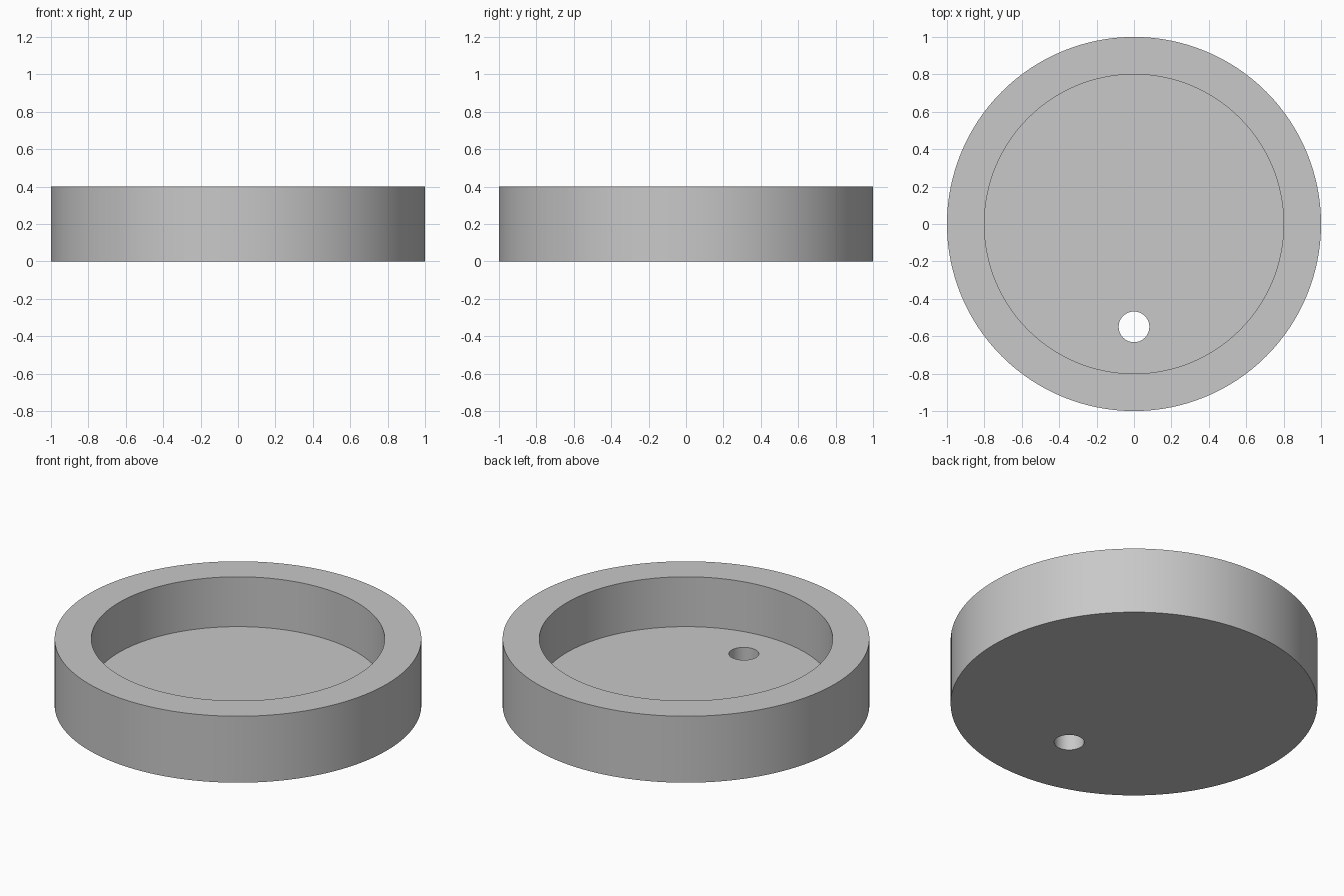
import bpy, math

cube = bpy.data.objects.get("Cube")
if cube:
    bpy.data.objects.remove(cube, do_unlink=True)

# Plain grey material
grey = bpy.data.materials.new("light grey")
grey.use_nodes = True
colour = (0.58, 0.58, 0.58, 1)
grey.diffuse_color = colour
grey.node_tree.nodes["Principled BSDF"].inputs["Base Color"].default_value = colour


def cylinder(name, radius, bottom, top, y=0, sides=128):
    bpy.ops.mesh.primitive_cylinder_add(
        vertices=sides, radius=radius, depth=top - bottom,
        location=(0, y, (bottom + top) / 2))
    obj = bpy.context.object
    obj.name = name
    obj.data.materials.append(grey)
    return obj


# Round body, with cutters for the recess and the through hole
dish = cylinder("round_dish", 1.0, 0, 0.4)
cutters = [
    cylinder("recess_cutter", 0.8, 0.1, 0.6),
    cylinder("hole_cutter", 0.082, -0.2, 0.3, y=-0.55, sides=48),
]

for cutter in cutters:
    cutter.hide_render = True
    cut = dish.modifiers.new(cutter.name, "BOOLEAN")
    cut.operation = "DIFFERENCE"
    cut.solver = "EXACT"
    cut.object = cutter

# Apply the cuts, then drop the cutters
bpy.ops.object.select_all(action="DESELECT")
dish.select_set(True)
bpy.context.view_layer.objects.active = dish
for cutter in cutters:
    bpy.ops.object.modifier_apply(modifier=cutter.name)
    bpy.data.objects.remove(cutter, do_unlink=True)

# Smooth round walls with crisp rims
bpy.ops.object.shade_smooth_by_angle(angle=math.radians(30))
